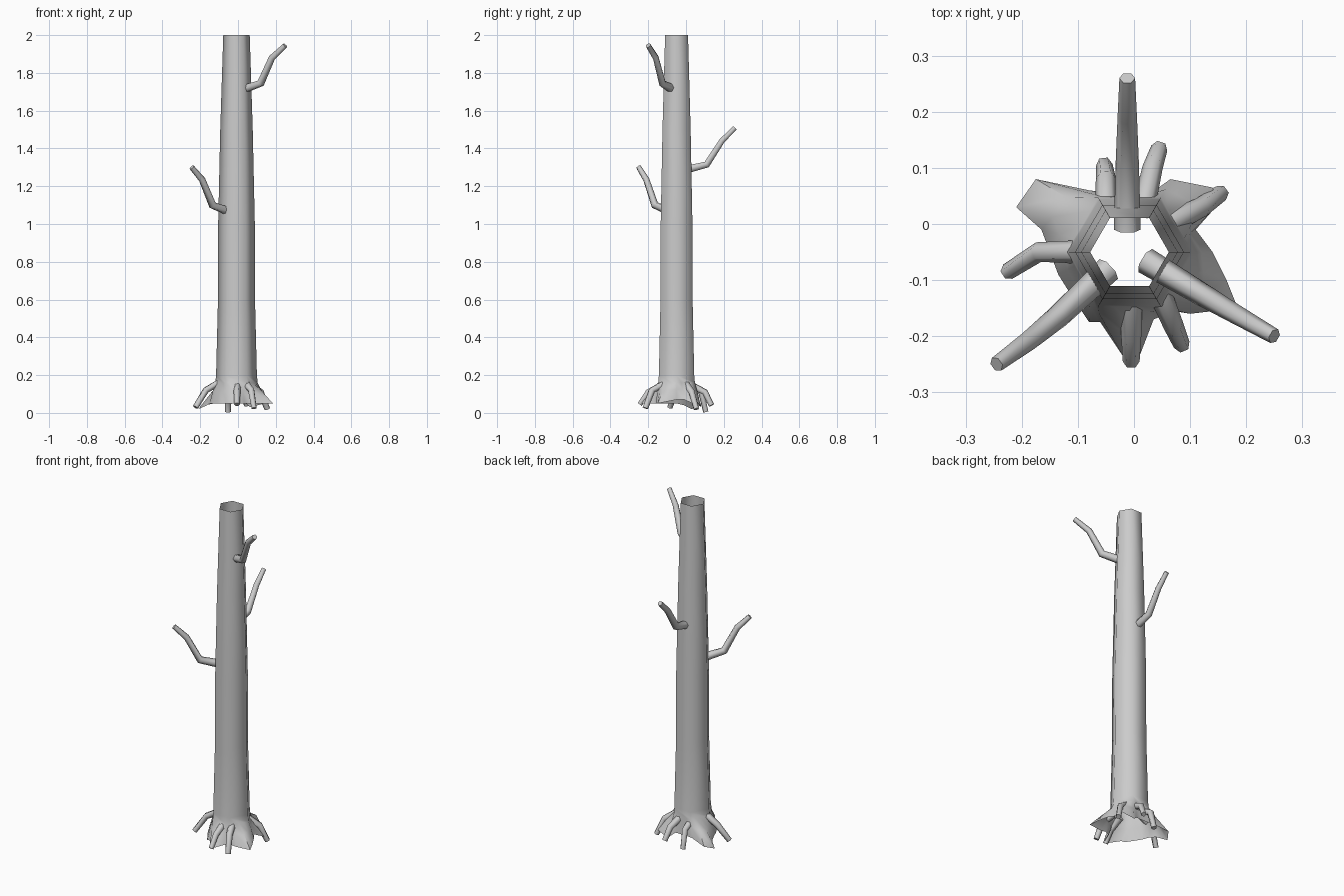
import bpy, bmesh, math
from mathutils import Vector

cube = bpy.data.objects.get("Cube")
if cube:
    bpy.data.objects.remove(cube)

bark = bpy.data.materials.new("grey_bark")
bark.use_nodes = True
grey = (0.6, 0.6, 0.6, 1)
bark.diffuse_color = grey
bark.node_tree.nodes["Principled BSDF"].inputs["Base Color"].default_value = grey

CENTRE = Vector((-0.008, -0.05, 0))


def finish(name, bm, angle):
    bmesh.ops.recalc_face_normals(bm, faces=bm.faces)
    mesh = bpy.data.meshes.new(name)
    bm.to_mesh(mesh)
    bm.free()
    mesh.materials.append(bark)
    obj = bpy.data.objects.new(name, mesh)
    bpy.context.collection.objects.link(obj)
    bpy.ops.object.select_all(action="DESELECT")
    obj.select_set(True)
    bpy.context.view_layer.objects.active = obj
    bpy.ops.object.shade_smooth_by_angle(angle=math.radians(angle))
    return obj


def bridge(bm, a, b):
    n = len(a)
    for i in range(n):
        j = (i + 1) % n
        bm.faces.new((a[i], a[j], b[j], b[i]))


def hexagon(radius, z):
    return [CENTRE + Vector((radius * math.cos(k * math.pi / 3),
                             radius * math.sin(k * math.pi / 3), z))
            for k in range(6)]


def subdivided(corners, steps):
    return [corners[k].lerp(corners[(k + 1) % 6], s / steps)
            for k in range(6) for s in range(steps)]


def tube(name, points, start_radius, end_radius, sides=6):
    """Tapered limb along a path, capped at both ends."""
    path = [Vector(p) for p in points]
    last = len(path) - 1
    bm = bmesh.new()
    rings = []
    for i, p in enumerate(path):
        direction = (path[min(i + 1, last)] - path[max(i - 1, 0)]).normalized()
        side = direction.cross(Vector((0, 0, 1))).normalized()
        up = side.cross(direction)
        r = start_radius + (end_radius - start_radius) * i / last
        rings.append([bm.verts.new(p + r * (math.cos(t) * side + math.sin(t) * up))
                      for t in (2 * math.pi * k / sides for k in range(sides))])
    for a, b in zip(rings, rings[1:]):
        bridge(bm, a, b)
    bm.faces.new(rings[0])
    bm.faces.new(rings[-1])
    return finish(name, bm, 65)


# Trunk: open six-sided tapering tube
bm = bmesh.new()
profile = [(0.07, 2), (0.086, 1.5), (0.097, 1), (0.098, 0.6), (0.108, 0.2)]
rings = [[bm.verts.new(p) for p in hexagon(r, z)] for r, z in profile]
for upper, lower in zip(rings, rings[1:]):
    bridge(bm, upper, lower)

# Flared foot: the trunk spreads into root lobes, open underneath
STEPS = 4
foot_edge = [
    (0.14, -0.05, 0.07), (0.11, -0.01, 0.07), (0.15, 0.035, 0.05), (0.14, 0.065, 0.05),
    (0.065, 0.08, 0.03), (0.03, 0.055, 0.06), (-0.01, 0.055, 0.06), (-0.04, 0.055, 0.06),
    (-0.08, 0.06, 0.06), (-0.175, 0.08, 0.04), (-0.21, 0.03, 0.02), (-0.165, -0.01, 0.04),
    (-0.15, -0.05, 0.05), (-0.135, -0.09, 0.05), (-0.11, -0.13, 0.05), (-0.08, -0.175, 0.05),
    (-0.06, -0.175, 0.05), (-0.02, -0.235, 0.05), (0.01, -0.235, 0.05), (0.035, -0.17, 0.05),
    (0.07, -0.155, 0.05), (0.1, -0.16, 0.05), (0.185, -0.15, 0.05), (0.165, -0.1, 0.06),
]
waist = [bm.verts.new(p) for p in subdivided(hexagon(0.112, 0.16), STEPS)]
edge = [Vector(p) for p in foot_edge]
knee = [bm.verts.new(w.co.lerp(e, 0.45) + Vector((0, 0, 0.006)))
        for w, e in zip(waist, edge)]
rim = [bm.verts.new(e) for e in edge]
for k in range(6):
    n = (k + 1) % 6
    span = [waist[(k * STEPS + s) % len(waist)] for s in range(STEPS + 1)]
    bm.faces.new([rings[-1][n], rings[-1][k]] + span)
bridge(bm, waist, knee)
bridge(bm, knee, rim)
finish("trunk", bm, 65)

# Branches: bent limbs rising from inside the trunk
branches = {
    "upper_left_branch": [(0.02, -0.065, 1.71), (0.12, -0.125, 1.745),
                          (0.18, -0.16, 1.88), (0.25, -0.2, 1.945)],
    "back_branch": [(-0.012, -0.01, 1.285), (-0.012, 0.11, 1.315),
                    (-0.012, 0.19, 1.44), (-0.012, 0.26, 1.51)],
    "lower_right_branch": [(-0.045, -0.08, 1.065), (-0.135, -0.165, 1.1),
                           (-0.19, -0.21, 1.235), (-0.245, -0.25, 1.3)],
}
for name, points in branches.items():
    tube(name, points, 0.024, 0.014)

# Roots: thin limbs arching down around the foot
roots = {
    "back_right_root": [(-0.05, 0.02, 0.14), (-0.05, 0.08, 0.11), (-0.053, 0.105, 0.005)],
    "back_left_root": [(0.015, 0.02, 0.15), (0.033, 0.1, 0.11), (0.045, 0.135, 0.04)],
    "right_root": [(-0.1, -0.05, 0.16), (-0.17, -0.05, 0.12), (-0.225, -0.085, 0.03)],
    "front_left_root": [(0.045, -0.12, 0.15), (0.07, -0.18, 0.12), (0.085, -0.215, 0.025)],
    "front_root": [(-0.005, -0.12, 0.15), (-0.005, -0.2, 0.11), (-0.005, -0.245, 0.045)],
    "left_root": [(0.06, 0, 0.15), (0.12, 0.03, 0.11), (0.155, 0.055, 0.02)],
}
for name, points in roots.items():
    tube(name, points, 0.021, 0.015)
